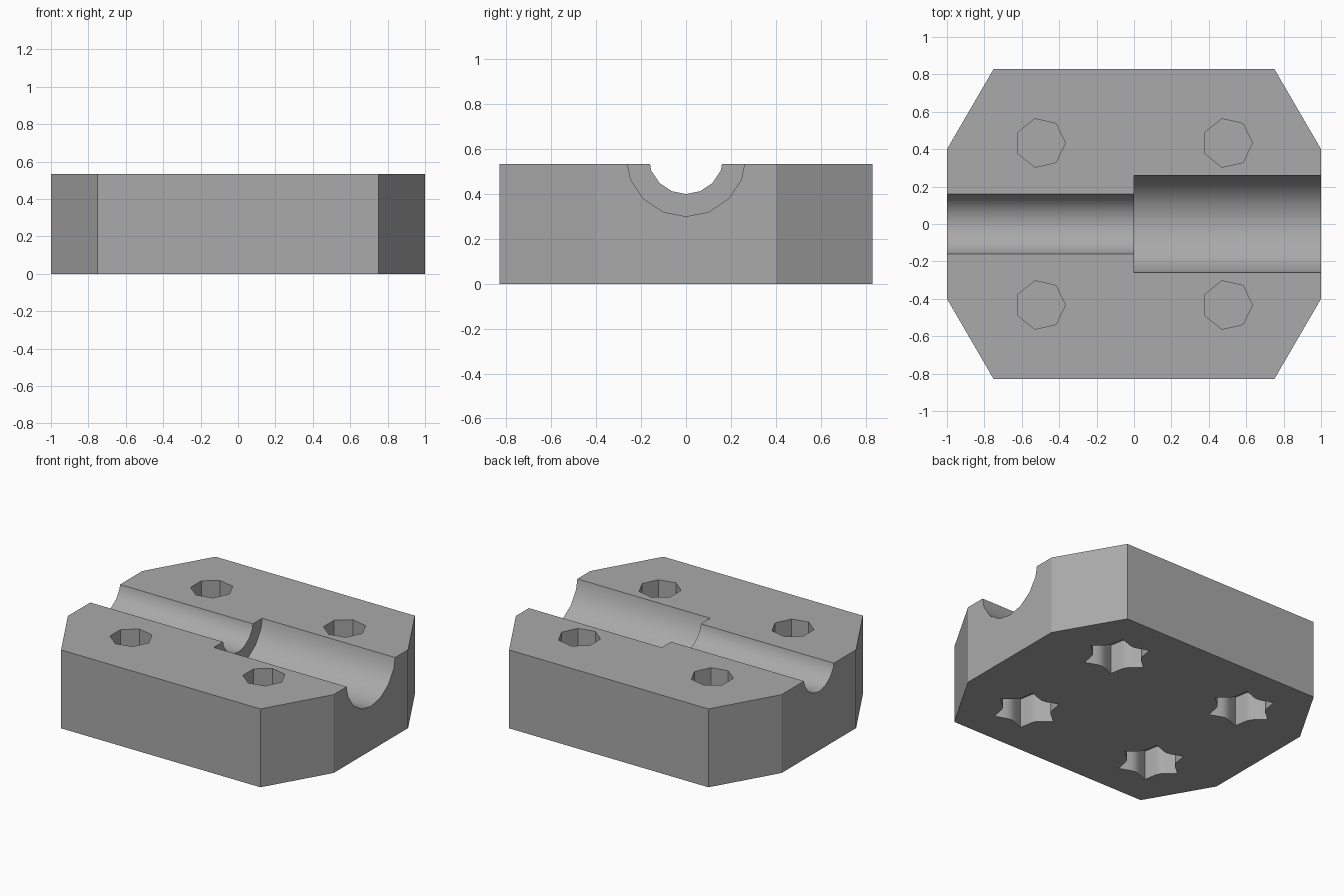
import bpy, bmesh
from math import cos, sin, pi, radians

if "Cube" in bpy.data.objects:
    bpy.data.objects.remove(bpy.data.objects["Cube"])

H = 0.533          # block height
GROOVE_Z = 0.567   # axis of the rod channel

grey = bpy.data.materials.new("plain grey")
grey.use_nodes = True
grey.diffuse_color = (0.4, 0.4, 0.4, 1)
grey.node_tree.nodes["Principled BSDF"].inputs["Base Color"].default_value = (0.4, 0.4, 0.4, 1)


def prism(name, outline, start, depth):
    """Extrude a closed outline of 3D points along a vector."""
    bm = bmesh.new()
    face = bm.faces.new([bm.verts.new([p + s for p, s in zip(pt, start)]) for pt in outline])
    out = bmesh.ops.extrude_face_region(bm, geom=[face])
    bmesh.ops.translate(bm, vec=depth, verts=[g for g in out["geom"] if isinstance(g, bmesh.types.BMVert)])
    bmesh.ops.recalc_face_normals(bm, faces=bm.faces)
    mesh = bpy.data.meshes.new(name)
    bm.to_mesh(mesh)
    bm.free()
    mesh.materials.append(grey)
    obj = bpy.data.objects.new(name, mesh)
    bpy.context.collection.objects.link(obj)
    return obj


def ring(radius, sides):
    return [(radius * cos(2 * pi * i / sides), radius * sin(2 * pi * i / sides), 0) for i in range(sides)]


def scalloped_star(tip, waist, steps=6):
    """Six pointed outline whose sides bow inward."""
    pts = []
    for i in range(6 * steps):
        t = (i % steps) / steps
        r = waist + (tip - waist) * (2 * t - 1) ** 2
        a = 2 * pi * i / (6 * steps)
        pts.append((r * cos(a), r * sin(a), 0))
    return pts


# Block with cut corners
corners = [(0.75, 0.83), (-0.75, 0.83), (-1, 0.4), (-1, -0.4),
           (-0.75, -0.83), (0.75, -0.83), (1, -0.4), (1, 0.4)]
block = prism("clamp_block", [(x, y, 0) for x, y in corners], (0, 0, 0), (0, 0, H))

# Stepped rod channel
cutters = []
for name, radius, x in (("narrow_channel", 0.167, -1.1), ("wide_channel", 0.267, 0)):
    outline = [(0, a, b) for a, b, _ in ring(radius, 16)]
    cutters.append(prism(name + "_cutter", outline, (x, 0, GROOVE_Z), (1.1, 0, 0)))

# Bolt holes from above and nut pockets from below
for x in (-0.5, 0.5):
    for y in (-0.433, 0.433):
        cutters.append(prism("bolt_hole_cutter", ring(0.133, 7), (x, y, 0.21), (0, 0, 0.5)))
        cutters.append(prism("nut_pocket_cutter", scalloped_star(0.213, 0.15), (x, y, -0.1), (0, 0, 0.3)))

for cutter in cutters:
    mod = block.modifiers.new(cutter.name, "BOOLEAN")
    mod.operation = "DIFFERENCE"
    mod.solver = "EXACT"
    mod.object = cutter

# Apply the cuts, then drop the cutters
bpy.context.view_layer.update()
result = bpy.data.meshes.new_from_object(block.evaluated_get(bpy.context.evaluated_depsgraph_get()))
block.modifiers.clear()
block.data = result
for cutter in cutters:
    bpy.data.objects.remove(cutter)

# Smooth channel walls with sharp edges kept
bpy.ops.object.select_all(action="DESELECT")
block.select_set(True)
bpy.context.view_layer.objects.active = block
bpy.ops.object.shade_smooth_by_angle(angle=radians(30))
